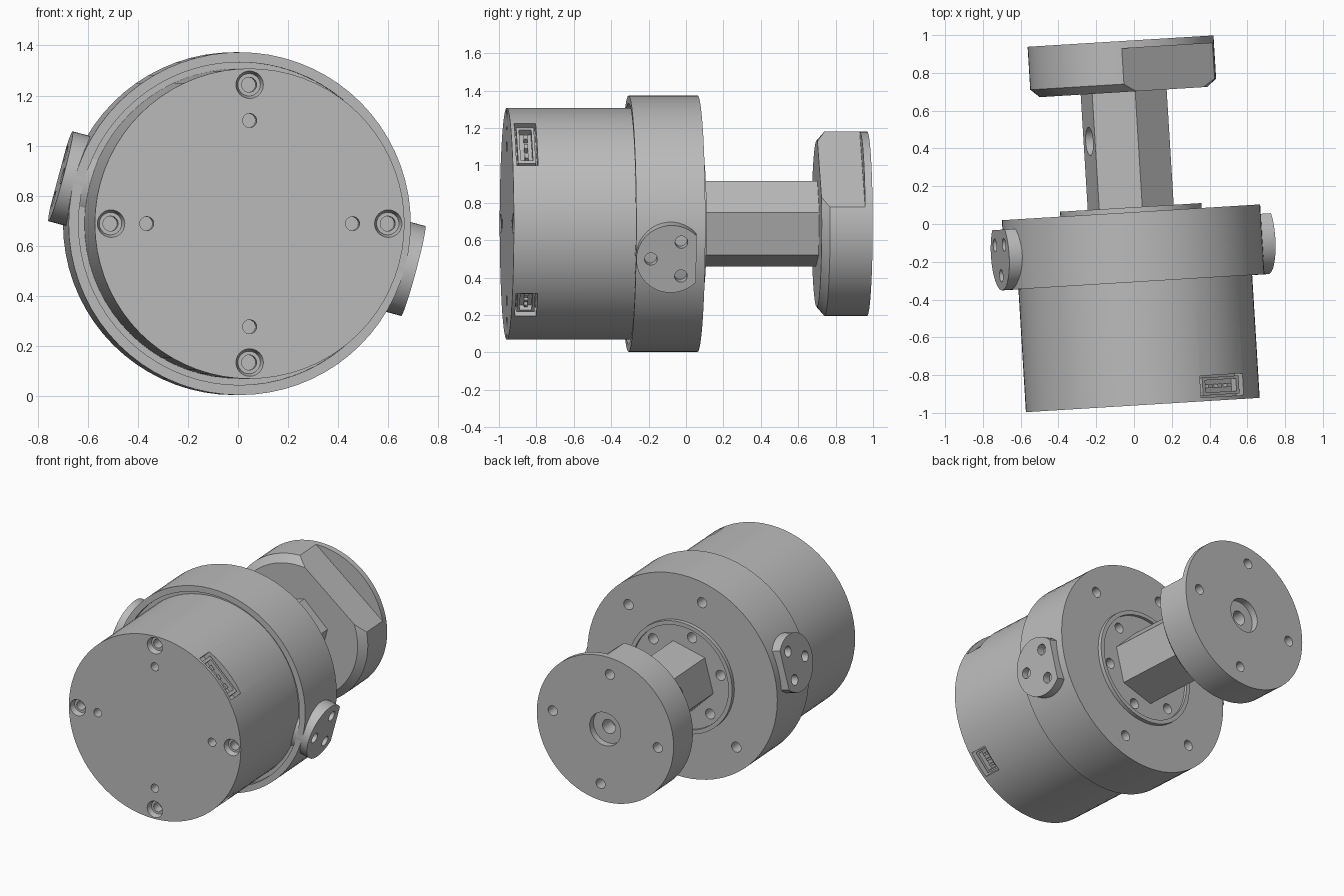
import bpy, bmesh
from math import radians, cos, sin, tau
from mathutils import Matrix, Vector

cube = bpy.data.objects.get("Cube")
if cube:
    bpy.data.objects.remove(cube, do_unlink=True)

# Whole assembly runs along local y, turned slightly about z
FRAME = Matrix.Translation((-0.012, 0, 0.688)) @ Matrix.Rotation(radians(3.5), 4, 'Z')

grey = bpy.data.materials.new("plain_grey")
grey.use_nodes = True
grey.diffuse_color = (0.5, 0.5, 0.5, 1)
grey.node_tree.nodes["Principled BSDF"].inputs["Base Color"].default_value = (0.5, 0.5, 0.5, 1)


def radial(deg):
    return Vector((cos(radians(deg)), 0, sin(radians(deg))))


def polar(r, deg, y):
    return radial(deg) * r + Vector((0, y, 0))


def finish(name, bm):
    bmesh.ops.recalc_face_normals(bm, faces=bm.faces)
    mesh = bpy.data.meshes.new(name)
    bm.to_mesh(mesh)
    bm.free()
    mesh.materials.append(grey)
    ob = bpy.data.objects.new(name, mesh)
    bpy.context.collection.objects.link(ob)
    ob.matrix_world = FRAME
    return ob


def lathe(bm, profile, sides=72, turn=0.0):
    """Revolve (radius, y) points about the y axis and cap both ends."""
    rings = [[bm.verts.new(polar(r, turn + 360 * i / sides, y)) for i in range(sides)]
             for r, y in profile]
    for a, b in zip(rings, rings[1:]):
        for i in range(sides):
            j = (i + 1) % sides
            bm.faces.new((a[i], a[j], b[j], b[i]))
    bm.faces.new(rings[0])
    bm.faces.new(rings[-1])


def rod(bm, start, end, r1, r2=None, sides=24):
    """Cylinder or cone between two points."""
    start, end = Vector(start), Vector(end)
    d = end - start
    m = Matrix.Translation((start + end) / 2) @ d.to_track_quat('Z', 'Y').to_matrix().to_4x4()
    bmesh.ops.create_cone(bm, cap_ends=True, segments=sides, radius1=r1,
                          radius2=r1 if r2 is None else r2, depth=d.length, matrix=m)


def block(bm, deg, r0, r1, y0, y1, width, shift=0.0):
    """Box facing outward at an angle: radial, axial and tangential extents."""
    n, y = radial(deg), Vector((0, 1, 0))
    t = radial(deg + 90)
    rot = Matrix((n, y, t)).transposed().to_4x4()
    c = n * (r0 + r1) / 2 + y * (y0 + y1) / 2 + t * shift
    size = Matrix.Diagonal((r1 - r0, y1 - y0, width, 1))
    bmesh.ops.create_cube(bm, size=1, matrix=Matrix.Translation(c) @ rot @ size)


def carve(ob, bm):
    """Subtract the cutter shapes and smooth the curved faces."""
    cutter = finish("cutter", bm)
    cutter.hide_render = True
    mod = ob.modifiers.new("cut", 'BOOLEAN')
    mod.operation, mod.solver, mod.object = 'DIFFERENCE', 'EXACT', cutter
    mod.use_self = True
    select(ob)
    bpy.ops.object.modifier_apply(modifier=mod.name)
    bpy.data.objects.remove(cutter, do_unlink=True)
    smooth(ob)


def select(ob):
    bpy.ops.object.select_all(action='DESELECT')
    ob.select_set(True)
    bpy.context.view_layer.objects.active = ob
    bpy.context.view_layer.update()


def smooth(ob):
    select(ob)
    bpy.ops.object.shade_smooth_by_angle(angle=radians(25))


# Main housing, with screw holes in the front cover and side sockets
FRONT = -0.96
SOCKETS = {"upper": (45, 0.32), "lower": (-45, 0.17)}
bm = bmesh.new()
lathe(bm, [(0.62, FRONT), (0.62, -0.2)])
housing = finish("housing", bm)
bm = bmesh.new()
for a in range(0, 360, 90):
    p, q = polar(0.555, a, FRONT), polar(0.412, a, FRONT)
    axis = Vector((0, 1, 0))
    rod(bm, p - axis * 0.01, p + axis * 0.035, 0.058, 0.045)
    rod(bm, p, p + axis * 0.1, 0.03)
    rod(bm, q - axis * 0.01, q + axis * 0.08, 0.028)
for a, width in SOCKETS.values():
    block(bm, a, 0.54, 0.7, -0.94, -0.825, width)
carve(housing, bm)

# Connectors sitting in the sockets
for name, (a, width) in SOCKETS.items():
    bm = bmesh.new()
    block(bm, a, 0.53, 0.592, -0.93, -0.835, width * 0.85)
    shell = finish(name + "_connector", bm)
    bm = bmesh.new()
    block(bm, a, 0.555, 0.65, -0.915, -0.85, width * 0.72)
    carve(shell, bm)
    bm = bmesh.new()
    for k in (-1, 0, 1):
        block(bm, a, 0.55, 0.585, -0.892, -0.872, width * 0.1, k * width * 0.22)
    finish(name + "_connector_pins", bm)

# Collar around the back of the housing, with a raised stepped boss
bm = bmesh.new()
lathe(bm, [(0.6, -0.28), (0.645, -0.28), (0.645, -0.308), (0.685, -0.308),
           (0.685, 0.062), (0.375, 0.062), (0.375, 0.088), (0.348, 0.088), (0.348, 0.07)])
collar = finish("collar", bm)
bm = bmesh.new()
for a in (45, 105, 225, 285):
    rod(bm, polar(0.55, a, -0.03), polar(0.55, a, 0.1), 0.034)
for a in range(45, 405, 60):
    rod(bm, polar(0.29, a, -0.03), polar(0.29, a, 0.12), 0.034)
carve(collar, bm)

# Round mounting lugs on opposite sides, trimmed flat at the back
MID = -0.123
for side, a in (("left", -15), ("right", 165)):
    bm = bmesh.new()
    rod(bm, polar(0.58, a, MID), polar(0.731, a, MID), 0.186, sides=48)
    lug = finish(side + "_mounting_lug", bm)
    bm = bmesh.new()
    block(bm, a, 0.4, 0.9, 0.012, 0.3, 0.6)
    for k in range(3):
        h = tau * k / 3 + tau / 2
        c = Vector((0, MID + 0.108 * cos(h), 0)) + radial(a + 90) * 0.108 * sin(h)
        rod(bm, c + radial(a) * 0.65, c + radial(a) * 0.78, 0.034)
    carve(lug, bm)

# Hexagonal output shaft with a cross hole
bm = bmesh.new()
lathe(bm, [(0.236, 0.05), (0.236, 0.71)], sides=6, turn=15)
shaft = finish("hex_shaft", bm)
bm = bmesh.new()
rod(bm, polar(0.08, 165, 0.45), polar(0.3, 165, 0.45), 0.075, sides=32)
carve(shaft, bm)

# Output flange: chamfered disc with one flat, centre bore and four holes
BACK = 0.97
bm = bmesh.new()
lathe(bm, [(0.445, 0.7), (0.493, 0.742), (0.493, BACK)])
flange = finish("output_flange", bm)
bm = bmesh.new()
block(bm, 50, 0.38, 0.7, 0.6, 0.93, 1.2)
for a in range(5, 365, 90):
    rod(bm, polar(0.38, a, BACK - 0.08), polar(0.38, a, BACK + 0.02), 0.033)
rod(bm, (0, BACK - 0.045, 0), (0, BACK + 0.02, 0), 0.112, sides=40)
rod(bm, (0, BACK - 0.15, 0), (0, BACK - 0.02, 0), 0.047)
carve(flange, bm)
